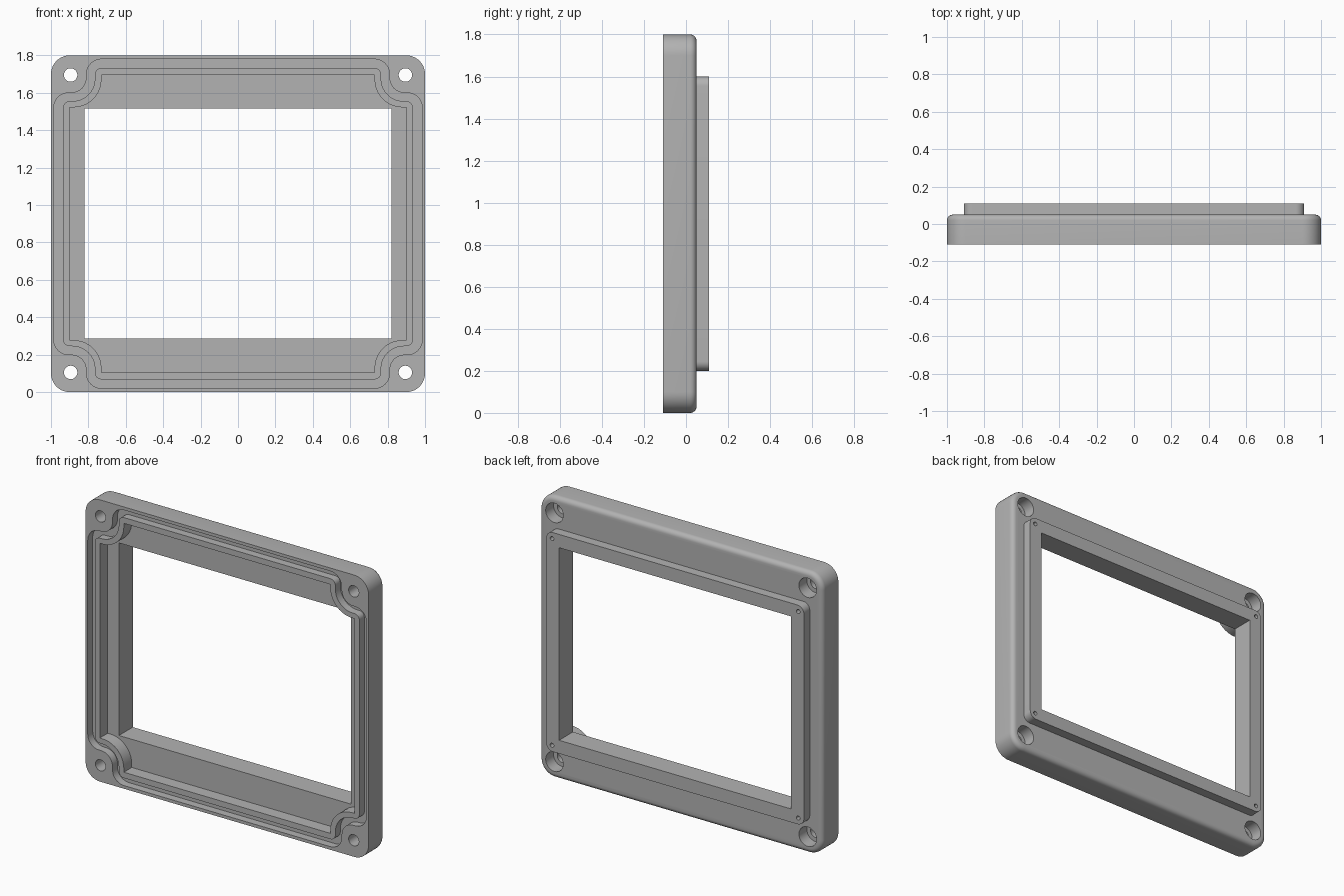
import bpy, bmesh, math
from mathutils import Vector

if "Cube" in bpy.data.objects:
    bpy.data.objects.remove(bpy.data.objects["Cube"])

MID_Z = 0.9
FRONT, BACK, RIM_BACK = -0.11, 0.05, 0.11

grey = bpy.data.materials.new("light grey")
grey.diffuse_color = (0.45, 0.45, 0.45, 1)
grey.use_nodes = True
grey.node_tree.nodes["Principled BSDF"].inputs["Base Color"].default_value = grey.diffuse_color


def fillet(corners, seg=10):
    """Round right-angled corners given as (x, z, radius)."""
    pts = []
    for i, (x, z, r) in enumerate(corners):
        p = Vector((x, z))
        if r == 0:
            pts.append(p)
            continue
        a = (Vector(corners[i - 1][:2]) - p).normalized()
        b = (Vector(corners[(i + 1) % len(corners)][:2]) - p).normalized()
        c = p + r * (a + b)
        for k in range(seg + 1):
            t = math.pi / 2 * k / seg
            pts.append(c - r * (b * math.cos(t) + a * math.sin(t)))
    return pts


def rectangle(w, h, r=0):
    return fillet([(w, h, r), (-w, h, r), (-w, -h, r), (w, -h, r)])


def notched(w, h, nx, nz, convex, concave):
    """Rectangle whose corners step inward around the screw bosses."""
    quarter = [(w, nz, convex), (nx, nz, concave), (nx, h, convex)]
    corners = []
    for sx, sz in ((1, 1), (-1, 1), (-1, -1), (1, -1)):
        q = quarter if sx * sz > 0 else quarter[::-1]
        corners += [(sx * x, sz * z, r) for x, z, r in q]
    return fillet(corners)


def circle(x, z, r, n=32):
    return [Vector((x + r * math.cos(2 * math.pi * k / n),
                    z + r * math.sin(2 * math.pi * k / n))) for k in range(n)]


def prism(name, outline, y0, y1, round_back=0):
    """Extrude an x-z outline from y0 to y1, optionally rounding the back edge."""
    bm = bmesh.new()
    face = bm.faces.new([bm.verts.new((p.x, y0, p.y + MID_Z)) for p in outline])
    ext = bmesh.ops.extrude_face_region(bm, geom=[face], use_keep_orig=True)
    for v in ext["geom"]:
        if isinstance(v, bmesh.types.BMVert):
            v.co.y = y1
    bmesh.ops.recalc_face_normals(bm, faces=bm.faces)
    if round_back:
        rim = [e for e in bm.edges if all(abs(v.co.y - y1) < 1e-5 for v in e.verts)]
        bmesh.ops.bevel(bm, geom=rim, offset=round_back, segments=6,
                        profile=0.5, affect='EDGES')
    me = bpy.data.meshes.new(name)
    bm.to_mesh(me)
    bm.free()
    me.materials.append(grey)
    ob = bpy.data.objects.new(name, me)
    bpy.context.collection.objects.link(ob)
    return ob


def combine(target, tool, operation):
    mod = target.modifiers.new(tool.name, 'BOOLEAN')
    mod.operation, mod.solver, mod.object = operation, 'EXACT', tool
    bpy.context.view_layer.objects.active = target
    bpy.ops.object.modifier_apply(modifier=mod.name)
    bpy.data.objects.remove(tool, do_unlink=True)


# Main frame with rounded back edge, and the raised rim behind it
frame = prism("bezel_frame", rectangle(1.0, 0.9, 0.1), FRONT, BACK, 0.03)
combine(frame, prism("back_rim", rectangle(0.91, 0.70, 0.045), 0.0, RIM_BACK), 'UNION')

# Seal groove: wide recess, then the ridge standing in it
combine(frame, prism("groove", notched(0.985, 0.88, 0.81, 0.70, 0.08, 0.08),
                     FRONT - 0.1, -0.06), 'DIFFERENCE')
combine(frame, prism("ridge", notched(0.935, 0.832, 0.765, 0.655, 0.035, 0.12),
                     FRONT, -0.05), 'UNION')

# Inner pocket and window opening
combine(frame, prism("pocket", notched(0.90, 0.795, 0.73, 0.622, 0, 0.15),
                     FRONT - 0.1, -0.03), 'DIFFERENCE')
combine(frame, prism("window", rectangle(0.82, 0.615), -0.3, 0.3), 'DIFFERENCE')

# Corner screw holes with counterbores, and small blind holes in the rim
for sx in (-1, 1):
    for sz in (-1, 1):
        for name, x, z, r, y0, y1 in (
                ("screw_hole", 0.895, 0.795, 0.036, -0.3, 0.3),
                ("counterbore", 0.895, 0.795, 0.062, -0.03, 0.3),
                ("rim_hole", 0.87, 0.66, 0.013, 0.03, 0.3)):
            combine(frame, prism(name, circle(sx * x, sz * z, r), y0, y1), 'DIFFERENCE')

bpy.ops.object.select_all(action='DESELECT')
frame.select_set(True)
bpy.context.view_layer.objects.active = frame
bpy.ops.object.shade_smooth_by_angle(angle=math.radians(30))
